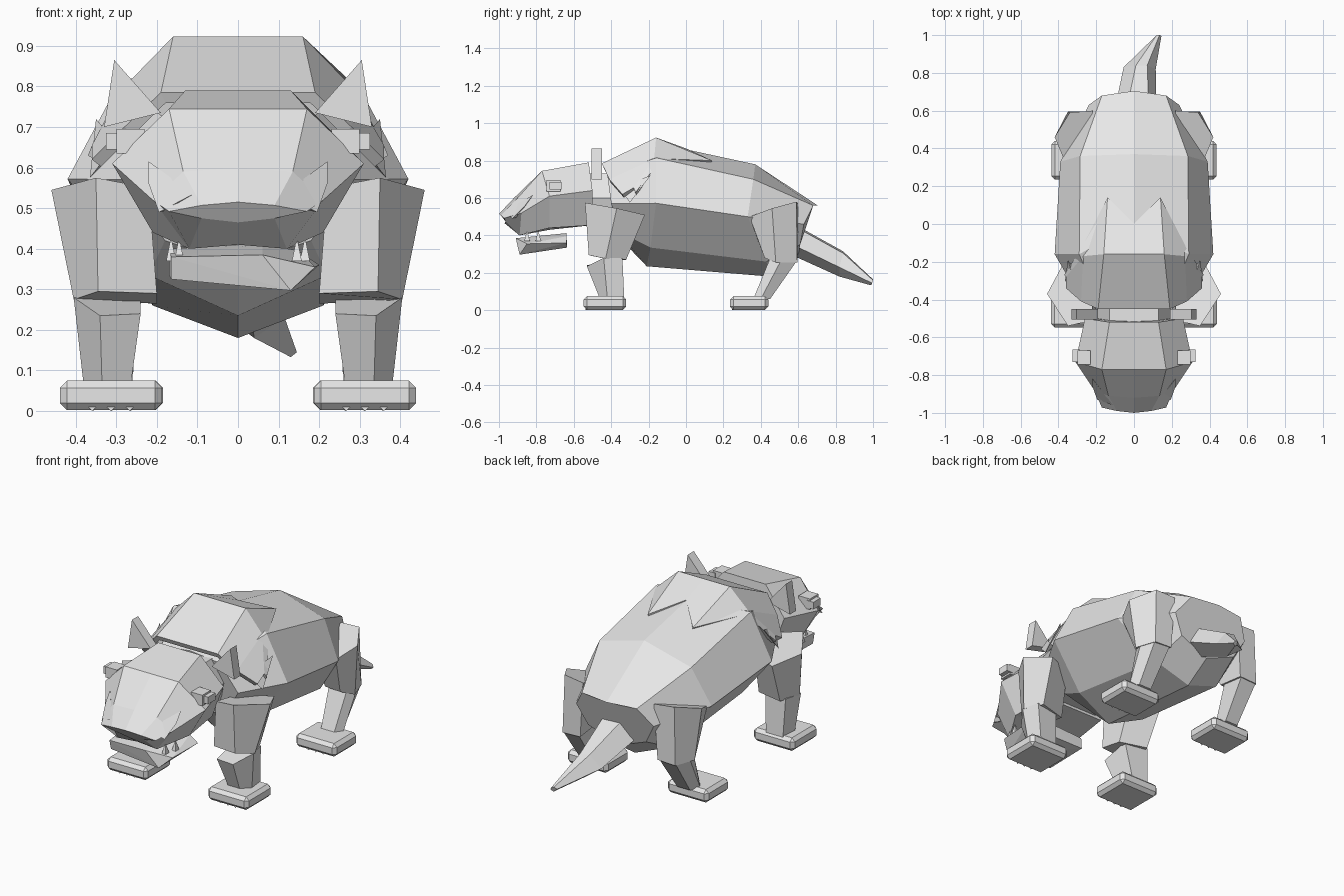
import bpy, bmesh
from mathutils import Vector

grey = bpy.data.materials.new("stone grey")
grey.diffuse_color = (0.8, 0.8, 0.8, 1)


def finish(name, bm):
    bmesh.ops.recalc_face_normals(bm, faces=bm.faces)
    me = bpy.data.meshes.new(name)
    bm.to_mesh(me)
    bm.free()
    me.materials.append(grey)
    ob = bpy.data.objects.new(name, me)
    bpy.context.collection.objects.link(ob)
    return ob


def loft(name, rings, closed=True):
    """Skin a list of matching point rings; closed rings get end caps."""
    bm = bmesh.new()
    rows = [[bm.verts.new(p) for p in r] for r in rings]
    n = len(rows[0])
    for a, b in zip(rows, rows[1:]):
        for i in range(n if closed else n - 1):
            j = (i + 1) % n
            bm.faces.new((a[i], a[j], b[j], b[i]))
    if closed:
        bm.faces.new(rows[0])
        bm.faces.new(rows[-1])
    return finish(name, bm)


def hull(name, pts):
    bm = bmesh.new()
    for p in pts:
        bm.verts.new(p)
    bmesh.ops.convex_hull(bm, input=bm.verts)
    return finish(name, bm)


def box(name, lo, hi, bevel=0):
    bm = bmesh.new()
    bmesh.ops.create_cube(bm, size=1)
    lo, hi = Vector(lo), Vector(hi)
    for v in bm.verts:
        v.co = (lo + hi) / 2 + v.co * (hi - lo)
    if bevel:
        bmesh.ops.bevel(bm, geom=bm.edges[:], offset=bevel, segments=1, affect='EDGES')
    return finish(name, bm)


def mirror(ob):
    m = ob.modifiers.new("mirror", 'MIRROR')
    m.use_axis[0] = True
    return ob


def sym(half):
    """Close a right half profile (top centre to bottom centre) into a ring."""
    return half + [(-x, y, z) for x, y, z in half[-2:0:-1]]


def sym_open(half):
    return [(-x, y, z) for x, y, z in half[:0:-1]] + half


# torso, ridged along the spine
loft("body", [
    sym([(0, -.42, .74), (.18, -.42, .72), (.28, -.40, .57), (.18, -.36, .42), (0, -.33, .36)]),
    sym([(0, .0, .86), (.29, -.16, .815), (.42, -.16, .572), (.22, -.19, .335), (0, -.21, .235)]),
    sym([(0, .37, .78), (.285, .36, .70), (.39, .33, .50), (.21, .43, .26), (0, .45, .18)]),
    sym([(0, .705, .56), (.17, .68, .56), (.24, .63, .46), (.18, .61, .35), (0, .60, .28)]),
])

# shaggy mane over the shoulders, with pointed rear locks
mane = loft("mane", [
    sym_open([(0, -.45, .785), (.19, -.45, .785), (.28, -.41, .70), (.36, -.34, .62)]),
    sym_open([(0, -.16, .923), (.16, -.16, .923), (.27, -.17, .81), (.36, -.28, .655)]),
    sym_open([(0, .0, .865), (.14, .14, .80), (.28, -.13, .81), (.37, -.27, .63)]),
], closed=False)
s = mane.modifiers.new("thickness", 'SOLIDIFY')
s.thickness = .03
s.offset = -1
mirror(hull("mane_lock", [(.30, -.36, .66), (.35, -.19, .72), (.365, -.30, .575), (.29, -.28, .65)]))

# neck linking head and torso
loft("neck", [sym([(0, y, .73), (.13, y, .73), (.19, y, .60), (.15, y, .47), (0, y, .47)])
              for y in (-.55, -.38)])

# head
loft("head", [
    sym([(0, -.52, .79), (.13, -.52, .79), (.26, -.50, .64), (.19, -.50, .455), (0, -.50, .455)]),
    sym([(0, -.77, .745), (.17, -.77, .745), (.31, -.73, .61), (.21, -.73, .44), (0, -.73, .43)]),
    sym([(0, -.92, .60), (.135, -.91, .59), (.21, -.88, .52), (.12, -.89, .40), (0, -.89, .41)]),
    sym([(0, -1.0, .515), (.09, -.99, .507), (.17, -.972, .492), (.09, -.965, .475), (0, -.97, .465)]),
])
# raised cheek folds
mirror(hull("cheek_fold", [(.22, -.82, .615), (.11, -.96, .535), (.195, -.93, .49),
                           (.22, -.86, .56), (.15, -.89, .50)]))

# crooked lower jaw
hull("jaw", [(-.165, -.905, .38), (-.165, -.89, .325), (-.17, -.64, .40), (-.17, -.635, .335),
             (.06, -.64, .412), (.06, -.91, .385), (.19, -.85, .355), (.13, -.89, .297),
             (.15, -.635, .335), (.20, -.64, .36), (.15, -.64, .395)])

# teeth
for i, (x, y) in enumerate([(.145, -.85), (.165, -.79)]):
    mirror(hull(f"tooth_{i}", [(x - .012, y - .015, .37), (x + .012, y - .015, .37),
                               (x + .012, y + .015, .37), (x - .012, y + .015, .37), (x, y, .43)]))

# eyes with a slatted lid
mirror(box("eye", (.23, -.745, .635), (.30, -.67, .695)))
mirror(box("eye_lid", (.285, -.73, .645), (.325, -.665, .685)))

# ears
ear = [(.305, .865), (.19, .735), (.33, .70)]
mirror(hull("ear", [(x, y, z) for x, z in ear for y in (-.505, -.45)]))

# tail, bent to one side
loft("tail", [
    [(-.12, .52, .37), (-.05, .56, .47), (.08, .56, .46), (.12, .53, .37), (.02, .51, .32)],
    [(-.055, .83, .25), (.01, .84, .315), (.07, .84, .305), (.115, .82, .23), (.04, .82, .18)],
    [(.11, .985, .15), (.12, 1.0, .165), (.135, 1.0, .16), (.145, .995, .145), (.13, .99, .133)],
])

# front legs
mirror(loft("front_upper_leg", [
    [(.35, -.54, .575), (.46, -.37, .545), (.38, -.22, .51), (.22, -.29, .51), (.22, -.51, .55)],
    [(.345, -.52, .295), (.405, -.43, .275), (.36, -.32, .27), (.20, -.36, .265), (.20, -.50, .29)],
]))
mirror(loft("front_lower_leg", [
    [(.24, -.53, .24), (.34, -.53, .235), (.405, -.44, .28), (.38, -.34, .28), (.24, -.36, .28)],
    [(.265, -.46, .06), (.335, -.46, .06), (.38, -.42, .06), (.37, -.33, .06), (.265, -.33, .06)],
]))

# rear legs
mirror(loft("rear_upper_leg", [
    [(.23, .34, .49), (.37, .34, .50), (.42, .46, .545), (.34, .59, .58), (.22, .60, .57)],
    [(.24, .43, .28), (.34, .42, .28), (.39, .48, .255), (.35, .595, .255), (.24, .595, .26)],
]))
mirror(loft("rear_lower_leg", [
    [(.25, .45, .28), (.36, .45, .28), (.38, .51, .27), (.35, .59, .26), (.25, .59, .26)],
    [(.26, .36, .06), (.34, .36, .06), (.37, .40, .06), (.34, .45, .06), (.26, .45, .06)],
]))

# feet and small claws
for name, x0, y0, y1 in (("front", .187, -.547, -.32), ("rear", .185, .235, .44)):
    mirror(box(name + "_foot", (x0, y0, .002), (x0 + .252, y1, .075), .018))
    for i in range(3):
        x = x0 + .08 + .046 * i
        mirror(hull(f"{name}_claw_{i}", [(x - .012, y0 + .01, .012), (x + .012, y0 + .01, .012),
                                         (x, y0 + .05, .012), (x, y0 + .01, 0)]))
